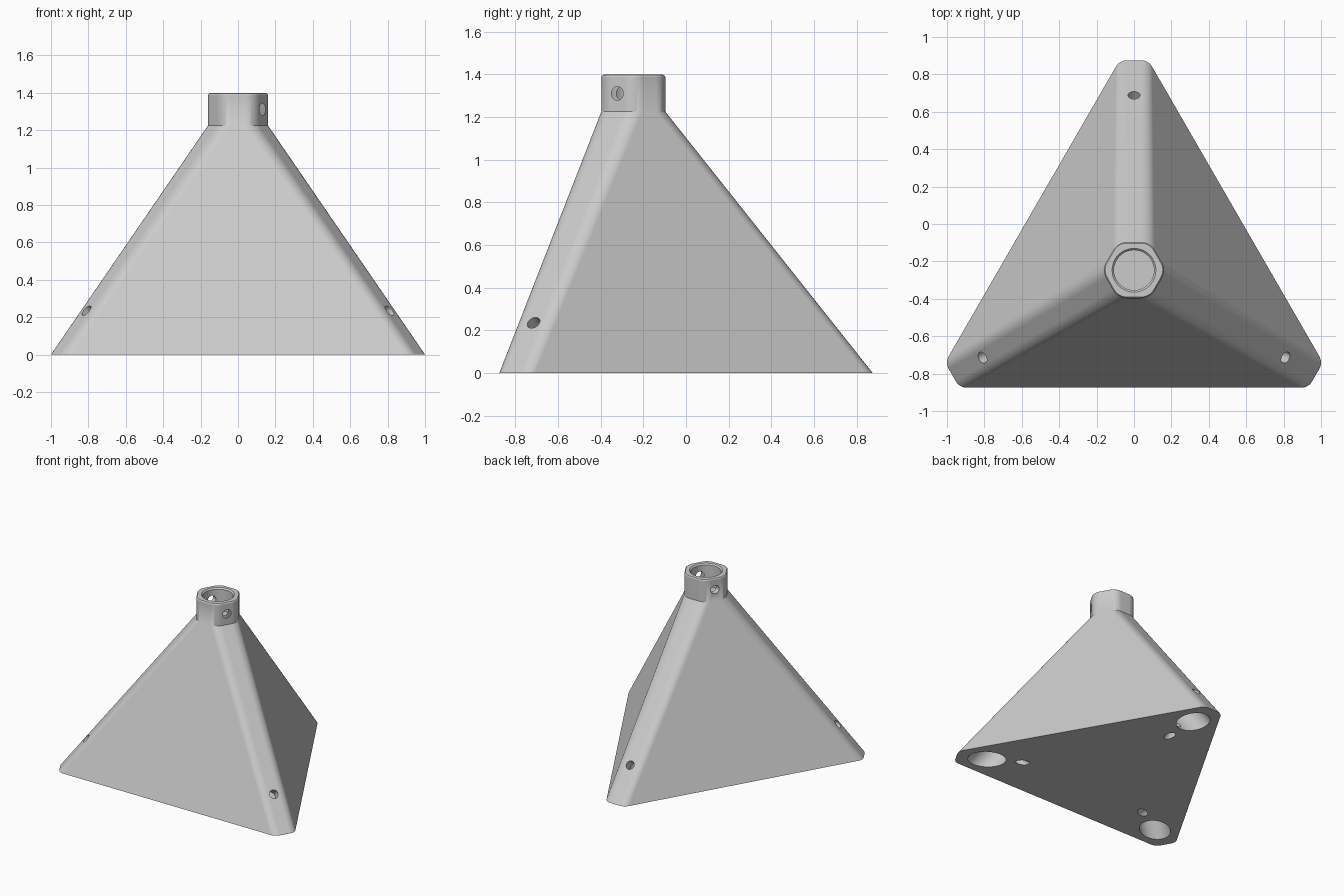
import bpy
import bmesh
from math import sin, cos, tan, radians, pi
from mathutils import Vector

if "Cube" in bpy.data.objects:
    bpy.data.objects.remove(bpy.data.objects["Cube"], do_unlink=True)

CENTRE_Y = -0.247
SIDE, CORNER = 0.628, 1.122        # base distances to long sides and cut corners
NECK, SHOULDER, TOP = 0.15, 1.225, 1.398
BORE, SCREW = 0.107, 0.032
SEGMENTS = 8

grey = bpy.data.materials.new("light_grey")
grey.use_nodes = True
grey.diffuse_color = (0.6, 0.6, 0.6, 1)
grey.node_tree.nodes["Principled BSDF"].inputs["Base Color"].default_value = (0.6, 0.6, 0.6, 1)


def rounded_hexagon(side, corner, fillet, z):
    """Six-sided ring with alternating side distances and rounded corners."""
    points = []
    for i in range(6):
        a = radians(60 * i + 30)
        d, e = (side, corner) if i % 2 == 0 else (corner, side)
        d, e = d - fillet, e - fillet
        # centre of the corner arc between this side and the next one
        along = (e - d * cos(pi / 3)) / sin(pi / 3)
        cx = d * cos(a) - along * sin(a)
        cy = d * sin(a) + along * cos(a)
        for k in range(SEGMENTS + 1):
            t = a + pi / 3 * k / SEGMENTS
            points.append(Vector((cx + fillet * cos(t), cy + fillet * sin(t) + CENTRE_Y, z)))
    return points


def loft(name, rings):
    bm = bmesh.new()
    loops = [[bm.verts.new(p) for p in ring] for ring in rings]
    n = len(loops[0])
    for low, high in zip(loops, loops[1:]):
        for i in range(n):
            j = (i + 1) % n
            bm.faces.new((low[i], low[j], high[j], high[i]))
    bm.faces.new(loops[0][::-1])
    bm.faces.new(loops[-1])
    bmesh.ops.recalc_face_normals(bm, faces=bm.faces)
    mesh = bpy.data.meshes.new(name)
    bm.to_mesh(mesh)
    bm.free()
    obj = bpy.data.objects.new(name, mesh)
    bpy.context.collection.objects.link(obj)
    return obj


def drill(body, start, end, radius, end_radius=None):
    """Cut a round hole from start to end."""
    axis = end - start
    bpy.ops.mesh.primitive_cone_add(
        vertices=48, radius1=radius, radius2=end_radius or radius,
        depth=axis.length, location=(start + end) / 2,
        rotation=axis.to_track_quat('Z', 'Y').to_euler())
    cutter = bpy.context.object
    cutter.hide_render = True
    bpy.context.view_layer.objects.active = body
    cut = body.modifiers.new("hole", 'BOOLEAN')
    cut.operation = 'DIFFERENCE'
    cut.solver = 'EXACT'
    cut.object = cutter
    bpy.ops.object.modifier_apply(modifier=cut.name)
    bpy.data.objects.remove(cutter, do_unlink=True)


# Tapered body with neck and rounded rim
rings = [rounded_hexagon(SIDE, CORNER, 0.067, 0),
         rounded_hexagon(NECK, NECK, 0.085, SHOULDER)]
RIM = 0.012
for k in range(4):
    t = pi / 2 * k / 3
    inset = RIM * (1 - cos(t))
    rings.append(rounded_hexagon(NECK - inset, NECK - inset, 0.085 - inset,
                                 TOP - RIM + RIM * sin(t)))
body = loft("tripod_hub_body", rings)
body.data.materials.append(grey)

# Socket in the neck, with a chamfered mouth
centre = Vector((0, CENTRE_Y, 0))
up = Vector((0, 0, 1))
drill(body, centre + up * (SHOULDER - 0.005), centre + up * (TOP + 0.1), BORE)
drill(body, centre + up * (TOP - 0.012), centre + up * (TOP + 0.012), BORE - 0.002, BORE + 0.022)

# Cross hole through the neck
cross = Vector((cos(radians(-30)), sin(radians(-30)), 0)) * 0.3
neck_mid = centre + up * 1.31
drill(body, neck_mid - cross, neck_mid + cross, SCREW)

# Leg sockets along each ridge, with a screw hole square to the ridge
for angle in (90, 210, 330):
    out = Vector((cos(radians(angle)), sin(radians(angle)), 0))
    ridge = (out * (NECK - CORNER) + up * SHOULDER).normalized()
    normal = (out * SHOULDER + up * (CORNER - NECK)).normalized()
    mouth = centre + out * 0.902
    drill(body, mouth - ridge * 0.2, mouth + ridge * 0.5, BORE)
    screw = centre + out * 0.937 + up * 0.236
    drill(body, screw - normal * 0.6, screw + normal * 0.1, SCREW)

# Smooth fillets, crisp hole edges
bpy.ops.object.select_all(action='DESELECT')
body.select_set(True)
bpy.context.view_layer.objects.active = body
bpy.ops.object.shade_smooth_by_angle(angle=radians(30))
weighted = body.modifiers.new("even_shading", 'WEIGHTED_NORMAL')
weighted.keep_sharp = True
